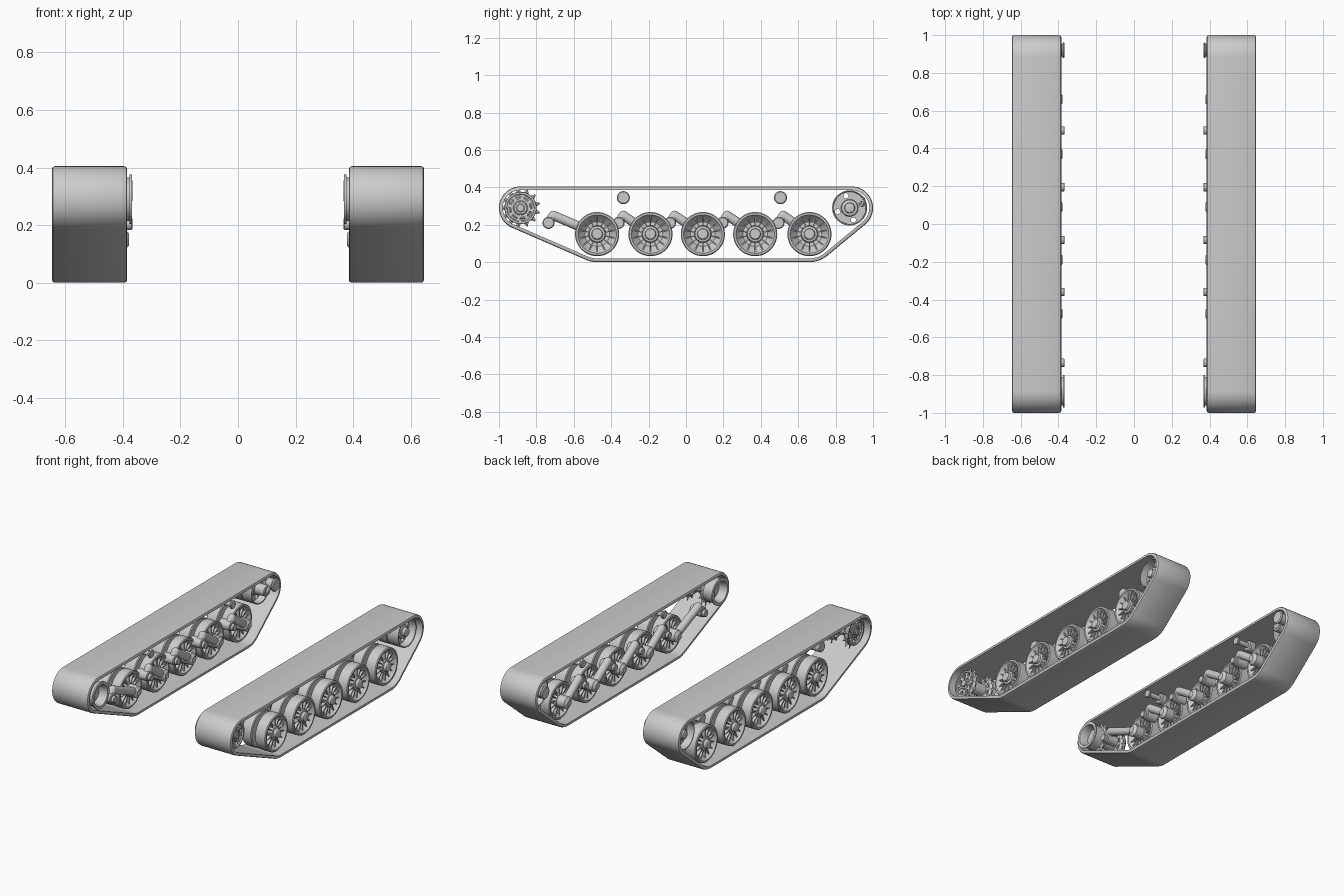
import bpy, bmesh, math
from math import sin, cos, pi, tau
from mathutils import Matrix, Vector

if "Cube" in bpy.data.objects:
    bpy.data.objects.remove(bpy.data.objects["Cube"])

GREY = (0.6, 0.6, 0.6, 1)
mat = bpy.data.materials.new("plain_grey")
mat.use_nodes = True
mat.diffuse_color = GREY
mat.node_tree.nodes["Principled BSDF"].inputs["Base Color"].default_value = GREY

SPROCKET, IDLER = (-0.885, 0.29), (0.875, 0.29)
WHEEL_Z = 0.15
WHEELS = [-0.475, -0.19, 0.09, 0.37, 0.66]
PIVOTS = [-0.735, -0.36, -0.085, 0.195, 0.495]
ROLLERS = [-0.335, 0.505]


def skin(bm, rings, closed):
    """Join rings of points; each ring is itself a loop."""
    rows = [[bm.verts.new(p) for p in ring] for ring in rings]
    n = len(rows[0])
    for i in range(len(rows) if closed else len(rows) - 1):
        a, b = rows[i], rows[(i + 1) % len(rows)]
        for j in range(n):
            k = (j + 1) % n
            bm.faces.new((a[j], a[k], b[k], b[j]))


def lathe(bm, profile, centre, closed=False, segs=40):
    """Turn a profile of (x, radius) around an axle along x."""
    cy, cz = centre
    skin(bm, [[(x, cy + r * cos(tau * j / segs), cz + r * sin(tau * j / segs))
               for j in range(segs)] for x, r in profile], closed)


def axle(bm, x0, x1, r, centre, segs=24):
    c = 0.15 * r
    lathe(bm, [(x0, 0), (x0, r - c), (x0 + c, r), (x1 - c, r), (x1, r - c), (x1, 0)],
          centre, segs=segs)


def spoke(centre, x, angle, radius):
    """Matrix at a radius about an axle, with local z pointing outward."""
    return (Matrix.Translation((x, *centre)) @ Matrix.Rotation(angle, 4, 'X')
            @ Matrix.Translation((0, 0, radius)))


def box(bm, matrix, size):
    bmesh.ops.create_cube(bm, size=1, matrix=matrix @ Matrix.Diagonal((*size, 1)))


def rod(bm, a, b, r):
    """Round-ended rod between two points."""
    a, b = Vector(a), Vector(b)
    m = Matrix.Translation((a + b) / 2) @ (b - a).to_track_quat('Z', 'Y').to_matrix().to_4x4()
    bmesh.ops.create_cone(bm, cap_ends=True, segments=20, radius1=r, radius2=r,
                          depth=(b - a).length, matrix=m)
    for p in (a, b):
        bmesh.ops.create_uvsphere(bm, u_segments=20, v_segments=10, radius=r,
                                  matrix=Matrix.Translation(p))


def finish(name, bm, holes=None):
    """Make the object, cut its holes, shade it and mirror it to the other side."""
    bmesh.ops.remove_doubles(bm, verts=bm.verts, dist=1e-5)
    bmesh.ops.recalc_face_normals(bm, faces=bm.faces)
    mesh = bpy.data.meshes.new(name)
    bm.to_mesh(mesh)
    bm.free()
    mesh.materials.append(mat)
    ob = bpy.data.objects.new(name, mesh)
    bpy.context.collection.objects.link(ob)
    bpy.ops.object.select_all(action='DESELECT')
    ob.select_set(True)
    bpy.context.view_layer.objects.active = ob
    if holes:
        cut = ob.modifiers.new("holes", 'BOOLEAN')
        cut.operation, cut.solver, cut.object = 'DIFFERENCE', 'EXACT', holes
        bpy.ops.object.modifier_apply(modifier="holes")
        bpy.data.objects.remove(holes)
    bpy.ops.object.shade_smooth_by_angle(angle=math.radians(32))
    ob.modifiers.new("other_side", 'MIRROR').use_mirror_merge = False
    return ob


def hole_cutter(centre, count, start, radius, r, stretch):
    bm = bmesh.new()
    for i in range(count):
        m = spoke(centre, 0.52, start + tau * i / count, radius)
        m = m @ Matrix.Diagonal((1, stretch, 1, 1)) @ Matrix.Rotation(pi / 2, 4, 'Y')
        bmesh.ops.create_cone(bm, cap_ends=True, segments=16, radius1=r, radius2=r,
                              depth=0.4, matrix=m)
    mesh = bpy.data.meshes.new("hole_cutter")
    bm.to_mesh(mesh)
    bm.free()
    ob = bpy.data.objects.new("hole_cutter", mesh)
    bpy.context.collection.objects.link(ob)
    ob.hide_render = True
    return ob


# Track belt: a band wrapped around four circles (y, z, radius)
CIRCLES = [(-0.475, 0.15, 0.15), (0.66, 0.15, 0.15), (0.885, 0.29, 0.115), (-0.885, 0.29, 0.115)]


def normal_angle(a, b):
    dy, dz = b[0] - a[0], b[1] - a[1]
    return math.atan2(dz, dy) - math.acos((a[2] - b[2]) / math.hypot(dy, dz))


def belt_ring(x, inset):
    ring = []
    for i, c in enumerate(CIRCLES):
        start = normal_angle(CIRCLES[i - 1], c)
        sweep = (normal_angle(c, CIRCLES[(i + 1) % 4]) - start) % tau
        steps = 20
        for s in range(steps + 1):
            t = start + sweep * s / steps
            ring.append((x, c[0] + (c[2] - inset) * cos(t), c[1] + (c[2] - inset) * sin(t)))
    return ring


bm = bmesh.new()
section = [(0.385, 0.009), (0.388, 0.003), (0.396, 0), (0.636, 0), (0.643, 0.003),
           (0.646, 0.009), (0.646, 0.02), (0.385, 0.02)]
skin(bm, [belt_ring(x, d) for x, d in section], True)
finish("track_belt", bm)

# Road wheels: back to back dished discs with ribs and hubs
bm = bmesh.new()
dish = [(0.012, 0), (0.012, 0.095), (0.01, 0.112), (0.015, 0.118), (0.083, 0.118),
        (0.088, 0.113), (0.088, 0.103), (0.078, 0.098), (0.05, 0.066), (0.05, 0.046),
        (0.08, 0.042), (0.083, 0.03), (0.1, 0.028), (0.104, 0.022), (0.104, 0)]
for y in WHEELS:
    c = (y, WHEEL_Z)
    for side, mid in ((1, 0.525), (-1, 0.52)):
        depth = 1 if side > 0 else 0.9
        lathe(bm, [(mid + side * depth * x, r) for x, r in dish], c, segs=48)
        for i in range(14):
            box(bm, spoke(c, mid + side * depth * 0.062, tau * i / 14, 0.072),
                (0.026, 0.006, 0.056))
    axle(bm, 0.5, 0.55, 0.04, c)
finish("road_wheels", bm)

# Suspension arms: pivot lobe, raised elbow, arm down to the wheel hub
bm = bmesh.new()
for y, p in zip(WHEELS, PIVOTS):
    x = 0.41
    pivot, elbow, hub = (x, p, 0.21), (x, p + 0.025, 0.25), (x, y, WHEEL_Z)
    rod(bm, pivot, elbow, 0.025)
    rod(bm, elbow, hub, 0.025)
    axle(bm, 0.385, 0.47, 0.032, (p, 0.21))
    axle(bm, 0.367, 0.39, 0.022, (p, 0.205))
    lathe(bm, [(0.378, 0), (0.378, 0.02), (0.392, 0.038), (0.45, 0.038), (0.45, 0)],
          (y, WHEEL_Z))
finish("suspension_arms", bm)

# Return rollers on stub shafts
bm = bmesh.new()
for y in ROLLERS:
    c = (y, 0.345)
    axle(bm, 0.39, 0.5, 0.016, c)
    axle(bm, 0.385, 0.4, 0.026, c)
    axle(bm, 0.48, 0.52, 0.035, c)
finish("return_rollers", bm)

# Drive sprocket: two slotted plates, toothed rims, hub and bolts
bm = bmesh.new()
for x0, x1 in ((0.44, 0.47), (0.57, 0.6)):
    axle(bm, x0, x1, 0.086, SPROCKET, segs=48)
finish("sprocket_plates", bm, hole_cutter(SPROCKET, 8, 0.2, 0.058, 0.009, 1.6))

bm = bmesh.new()
for x in (0.455, 0.585):
    for i in range(13):
        m = spoke(SPROCKET, x, tau * (i + 0.25) / 13, 0.09) @ Matrix.Diagonal((0.6, 1, 1, 1))
        bmesh.ops.create_cone(bm, cap_ends=True, segments=4, radius1=0.017, radius2=0.004,
                              depth=0.032, matrix=m)
lathe(bm, [(0.6, 0.086), (0.608, 0.084), (0.608, 0.074), (0.6, 0.072)], SPROCKET, True)
axle(bm, 0.45, 0.605, 0.04, SPROCKET)
axle(bm, 0.6, 0.615, 0.022, SPROCKET)
for i in range(8):
    a = tau * i / 8
    axle(bm, 0.6, 0.61, 0.005, (SPROCKET[0] + 0.033 * cos(a), SPROCKET[1] + 0.033 * sin(a)), 8)
finish("sprocket_teeth_and_hub", bm)

# Final drive: hollow flanged drum on the inner side
bm = bmesh.new()
lathe(bm, [(0.368, 0.068), (0.368, 0.086), (0.376, 0.086), (0.376, 0.076),
           (0.45, 0.076), (0.45, 0.06), (0.39, 0.06)], SPROCKET, True)
axle(bm, 0.42, 0.45, 0.065, SPROCKET)
finish("final_drive", bm)

# Idler: two rimmed discs with lightening holes
bm = bmesh.new()
rim = [(0.016, 0), (0.016, 0.084), (0.004, 0.086), (0.004, 0.094), (0.084, 0.094),
       (0.084, 0.088), (0.035, 0.086), (0.035, 0.046), (0.06, 0.043), (0.064, 0.028),
       (0.082, 0.026), (0.085, 0.02), (0.085, 0)]
for side in (1, -1):
    lathe(bm, [(0.525 + side * x * (1 if side > 0 else 0.9), r) for x, r in rim], IDLER, segs=48)
finish("idler_discs", bm, hole_cutter(IDLER, 4, 0.3, 0.068, 0.014, 1))

# Idler axle and offset crank
bm = bmesh.new()
axle(bm, 0.4, 0.56, 0.035, IDLER)
crank = (0.92, 0.32)
rod(bm, (0.415, *IDLER), (0.415, *crank), 0.024)
axle(bm, 0.378, 0.43, 0.034, crank)
axle(bm, 0.367, 0.38, 0.042, crank)
finish("idler_crank", bm)
